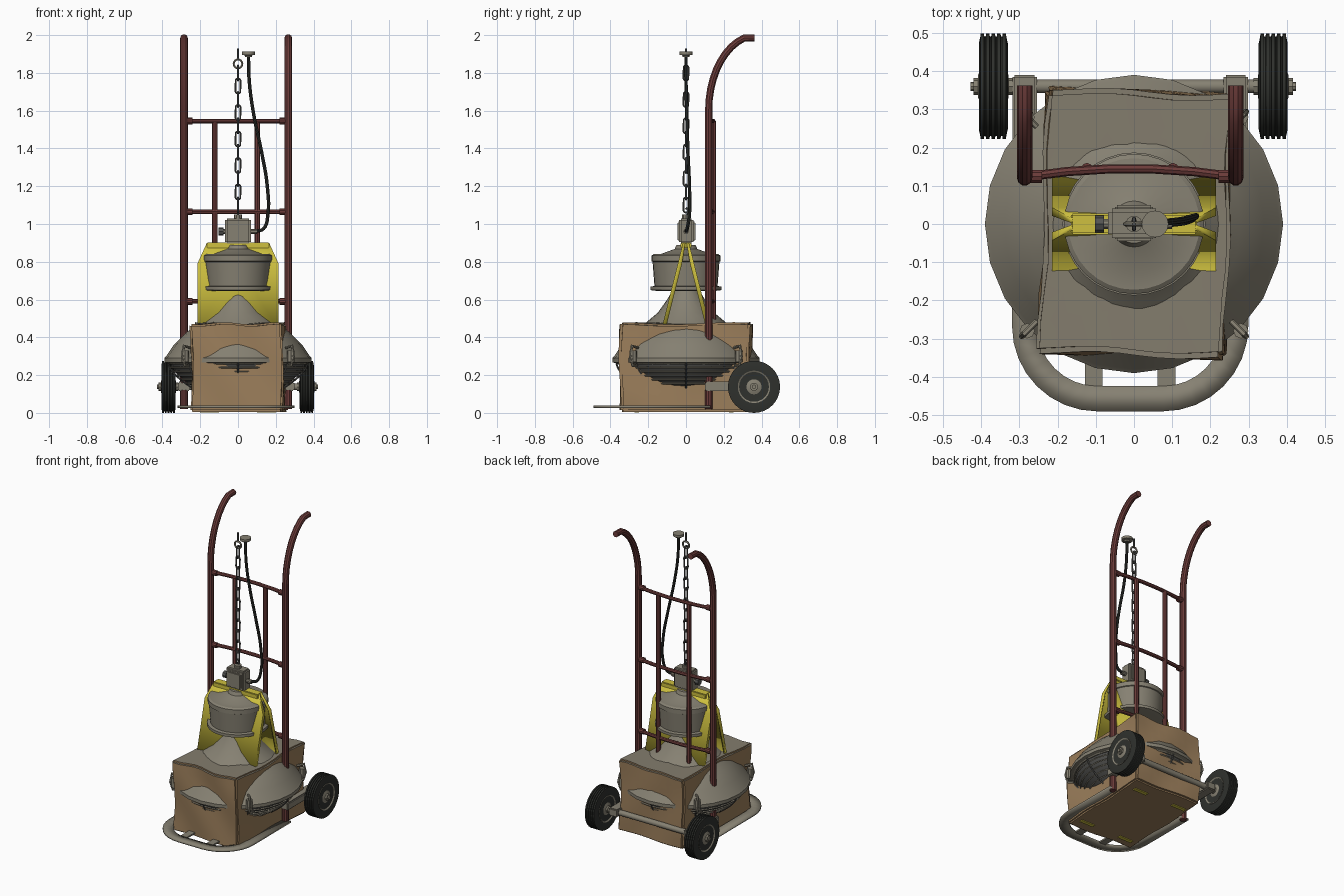
import bpy, bmesh, math, random
from math import sin, cos, pi
from mathutils import Matrix, Vector

random.seed(4)
if "Cube" in bpy.data.objects:
    bpy.data.objects.remove(bpy.data.objects["Cube"], do_unlink=True)
made = []


def material(name, rgb):
    m = bpy.data.materials.new(name)
    m.use_nodes = True
    m.diffuse_color = (*rgb, 1)
    m.node_tree.nodes["Principled BSDF"].inputs["Base Color"].default_value = (*rgb, 1)
    return m


RED = material("worn red paint", (0.15, 0.045, 0.042))
GREY = material("dusty grey metal", (0.24, 0.22, 0.17))
YELLOW = material("yellow paint", (0.62, 0.53, 0.05))
CARD = material("brown cardboard", (0.33, 0.21, 0.105))
FLAP = material("dusty cardboard top", (0.23, 0.205, 0.155))
RUBBER = material("black rubber", (0.028, 0.03, 0.026))
STEEL = material("dark steel", (0.09, 0.09, 0.085))


def finish(name, bm, mats):
    bmesh.ops.recalc_face_normals(bm, faces=bm.faces)
    me = bpy.data.meshes.new(name)
    bm.to_mesh(me)
    bm.free()
    ob = bpy.data.objects.new(name, me)
    bpy.context.collection.objects.link(ob)
    for m in mats if isinstance(mats, list) else [mats]:
        me.materials.append(m)
    made.append(ob)
    return ob


def box(name, lo, hi, mat, bevel=0.0):
    bm = bmesh.new()
    bmesh.ops.create_cube(bm, size=1)
    for v in bm.verts:
        v.co = Vector([(a + b) / 2 + c * (b - a) for a, b, c in zip(lo, hi, v.co)])
    if bevel:
        bmesh.ops.bevel(bm, geom=bm.edges[:], offset=bevel, segments=2, affect='EDGES')
    return finish(name, bm, mat)


def lathe(name, profile, mat, loc=(0, 0, 0), axis='Z', segs=24):
    """Spin (radius, height) points round an axis and cap both ends."""
    bm = bmesh.new()
    rings = [[bm.verts.new((r * cos(2 * pi * i / segs), r * sin(2 * pi * i / segs), h))
              for i in range(segs)] for r, h in profile]
    for a, b in zip(rings, rings[1:]):
        for i in range(segs):
            j = (i + 1) % segs
            bm.faces.new((a[i], a[j], b[j], b[i]))
    bm.faces.new(rings[0])
    bm.faces.new(rings[-1])
    turn = Matrix.Rotation(pi / 2, 4, 'Y') if axis == 'X' else Matrix()
    bm.transform(Matrix.Translation(loc) @ turn)
    return finish(name, bm, mat)


def tube(name, pts, r, mat, cyclic=False, smooth=False, res=2):
    cu = bpy.data.curves.new(name, 'CURVE')
    cu.dimensions = '3D'
    cu.bevel_depth, cu.bevel_resolution, cu.use_fill_caps = r, res, True
    cu.resolution_u = 5
    sp = cu.splines.new('BEZIER' if smooth else 'POLY')
    if smooth:
        sp.bezier_points.add(len(pts) - 1)
        for p, co in zip(sp.bezier_points, pts):
            p.co = co
            p.handle_left_type = p.handle_right_type = 'AUTO'
    else:
        sp.points.add(len(pts) - 1)
        for p, co in zip(sp.points, pts):
            p.co = (*co, 1)
    sp.use_cyclic_u = cyclic
    tmp = bpy.data.objects.new(name + "_path", cu)
    bpy.context.collection.objects.link(tmp)
    bpy.context.view_layer.update()
    me = bpy.data.meshes.new_from_object(tmp.evaluated_get(bpy.context.evaluated_depsgraph_get()))
    bpy.data.objects.remove(tmp)
    ob = bpy.data.objects.new(name, me)
    bpy.context.collection.objects.link(ob)
    me.materials.clear()
    me.materials.append(mat)
    made.append(ob)
    return ob


# Hand truck: rails, crossbars and uprights
CX, HALF = -0.01, 0.276
for side, s in (("right", -1), ("left", 1)):
    x = CX + s * HALF
    bend = [(x, 0.12 + 0.26 * (1 - cos(a)), 1.6 + 0.40 * sin(a))
            for a in [i * pi / 2 / 11 for i in range(10)]]
    tube(side + "_rail", [(x, 0.12, 0.02)] + bend + [(x, 0.362, 1.985)], 0.02, RED, res=3)
    box(side + "_axle_bracket", (x - 0.032, 0.10, 0.115), (x + 0.032, 0.39, 0.165), GREY, 0.006)
for label, z in (("lower", 0.59), ("middle", 1.065), ("upper", 1.545)):
    tube(label + "_crossbar", [(CX + HALF * t, 0.145 - 0.022 * t * t, z)
                               for t in (-1, -0.6, -0.2, 0.2, 0.6, 1)], 0.012, RED)
    for s in (-1, 1):
        lathe(label + "_crossbar_collar", [(0.018, -0.015), (0.018, 0.015)], RED,
              (CX + s * (HALF - 0.03), 0.124, z), 'X', 10)
for x in (-0.123, 0.102):
    tube("upright_bar", [(x, 0.145, 0.45), (x, 0.145, 1.545)], 0.015, RED)

# Toe frame: flat U-shaped band with two struts
bm = bmesh.new()
W, R = 0.033, 0.19
path = [(CX - HALF, 0.13, -1, 0)]
for sx, start in ((-1, pi), (1, 1.5 * pi)):
    for i in range(9):
        a = start + i * pi / 16
        path.append((CX + sx * (HALF - R) + R * cos(a), -0.267 + R * sin(a), cos(a), sin(a)))
path.append((CX + HALF, 0.13, 1, 0))
pairs = [(bm.verts.new((x + W * nx, y + W * ny, 0.032)), bm.verts.new((x - W * nx, y - W * ny, 0.032)))
         for x, y, nx, ny in path]
for (a, b), (c, d) in zip(pairs, pairs[1:]):
    bm.faces.new((a, c, d, b))
toe = finish("toe_frame", bm, GREY)
mod = toe.modifiers.new("thickness", 'SOLIDIFY')
mod.thickness, mod.offset = 0.012, 0
for x in (-0.105, 0.085):
    box("toe_strut", (x - 0.023, -0.44, 0.027), (x + 0.023, 0.13, 0.037), GREY)

# Axle and wheels
AY, AZ = 0.36, 0.138
lathe("axle", [(0.018, -0.33), (0.018, 0.33)], GREY, (0, AY, AZ), 'X', 12)
half = [(0.08, -0.034), (0.112, -0.038), (0.13, -0.034)]
for i in range(5):
    g = -0.029 + i * 0.0145
    half += [(0.138, g - 0.0045), (0.138, g + 0.0045)]
    if i < 4:
        half += [(0.13, g + 0.0055), (0.13, g + 0.009)]
tyre = half + [(r, -h) for r, h in reversed(half[:3])]
for side, s in (("right", -1), ("left", 1)):
    at = (s * 0.366 - 0.002, AY, AZ)
    lathe(side + "_tyre", tyre, RUBBER, at, 'X', 32)
    lathe(side + "_wheel_hub", [(0.03, -0.04), (0.04, -0.034), (0.072, -0.03), (0.086, -0.038),
                                (0.086, 0.038), (0.072, 0.03), (0.04, 0.034), (0.03, 0.04)],
          GREY, at, 'X', 24)
    lathe(side + "_axle_nut", [(0.022, -0.052), (0.022, 0.052)], GREY, at, 'X', 8)
    lathe(side + "_axle_end", [(0.012, -0.06), (0.012, 0.06)], GREY, at, 'X', 8)

# Crumpled carton, dusty on its top
bm = bmesh.new()
bmesh.ops.create_cube(bm, size=1)
bmesh.ops.bevel(bm, geom=bm.edges[:], offset=0.02, segments=2, affect='EDGES')
bmesh.ops.subdivide_edges(bm, edges=[e for e in bm.edges if e.calc_length() > 0.5],
                          cuts=8, use_grid_fill=True)
for v in bm.verts:
    x, y, z = v.co
    wave = 0.006 * sin(9 * y + 5 * z) + random.uniform(-0.002, 0.002)
    v.co = (x * 0.486 + wave, y * 0.69 + 0.006 * sin(8 * x + 6 * z),
            0.24 + z * 0.468 + (0.006 * sin(11 * x + 7 * y) if z > 0.4 else 0))
bm.transform(Matrix.Translation((0.005, 0.002, 0)) @ Matrix.Rotation(math.radians(-2), 4, 'Z'))
bm.normal_update()
for f in bm.faces:
    f.material_index = 1 if f.normal.z > 0.7 else 0
finish("carton", bm, [CARD, FLAP])
for x in (-0.15, 0.15):
    for y in (-0.26, 0.24):
        box("carton_label", (x - 0.05, y - 0.012, 0.001), (x + 0.05, y + 0.012, 0.007), YELLOW)

# Lamp shade, housing and grille
lathe("lamp_shade", [(0.05, 0.70), (0.07, 0.65), (0.10, 0.60), (0.15, 0.53), (0.21, 0.48),
                     (0.28, 0.42), (0.34, 0.36), (0.38, 0.30), (0.39, 0.29), (0.39, 0.268),
                     (0.36, 0.26)], GREY)
lathe("lamp_housing", [(0.15, 0.645), (0.187, 0.65), (0.187, 0.668), (0.167, 0.672), (0.177, 0.80),
                       (0.183, 0.803), (0.183, 0.832), (0.172, 0.84), (0.13, 0.842), (0.06, 0.868),
                       (0.05, 0.89)], GREY, segs=32)
bowl = [(0.365 - 0.16 * t ** 1.6, 0.262 - 0.15 * t) for t in [i / 7 for i in range(8)]]
lathe("grille_bowl", [(r - 0.008, z) for r, z in bowl], STEEL)
for r, z in bowl:
    tube("grille_ring", [(r * cos(i * pi / 16), r * sin(i * pi / 16), z) for i in range(32)],
         0.005, GREY, cyclic=True, res=0)
for k in range(8):
    a = k * pi / 4
    tube("grille_rib", [((r + 0.004) * cos(a), (r + 0.004) * sin(a), z) for r, z in bowl],
         0.005, STEEL, res=0)

# Latches round the shade rim
for k in range(4):
    a = pi / 4 + k * pi / 2
    d = Vector((cos(a), sin(a), 0))
    tube("latch_loop", [d * r + Vector((0, 0, z)) for r, z in
                        ((0.36, 0.345), (0.405, 0.355), (0.415, 0.30), (0.40, 0.25), (0.37, 0.25))],
         0.008, GREY, res=1)
    lathe("latch_pin", [(0.02, 0.27), (0.02, 0.33)], GREY, d * 0.395, segs=8)

# Yellow hanger: two sloping flanged plates joined by a top bar
outline = [(0.215, 0.44), (0.215, 0.79), (0.165, 0.90)]
for side, s in (("front", -1), ("back", 1)):
    bm = bmesh.new()

    def lean(x, z, inset=0.0):
        return bm.verts.new((x, s * max(0.003, 0.016 + (0.9 - z) * 0.25 - inset), z))
    for m in (-1, 1):
        edge = [lean(m * x, z) for x, z in outline]
        lip = [lean(m * x, z, 0.022) for x, z in outline]
        mid = [lean(0, z) for x, z in outline]
        for i in (0, 1):
            bm.faces.new((edge[i], edge[i + 1], mid[i + 1], mid[i]))
            bm.faces.new((edge[i], edge[i + 1], lip[i + 1], lip[i]))
    bmesh.ops.remove_doubles(bm, verts=bm.verts, dist=0.0005)
    mod = finish(side + "_hanger_plate", bm, YELLOW).modifiers.new("thickness", 'SOLIDIFY')
    mod.thickness = 0.008
box("hanger_top_bar", (-0.165, -0.028, 0.872), (0.165, 0.028, 0.902), YELLOW, 0.004)

# Junction block
box("junction_block", (-0.068, -0.036, 0.895), (0.068, 0.04, 1.03), GREY, 0.01)
box("junction_cover", (-0.05, -0.045, 0.91), (0.05, 0.05, 1.012), GREY, 0.006)
lathe("junction_gland", [(0.014, -0.1), (0.014, 0.1)], GREY, (0, 0, 0.96), 'X', 10)
lathe("junction_gland_cap", [(0.022, -0.012), (0.022, 0.012)], STEEL, (-0.09, 0, 0.96), 'X', 8)
lathe("hook_boss", [(0.022, 1.02), (0.022, 1.05)], GREY, segs=10)

# Chain, top ring and ceiling hook
for k in range(11):
    link = []
    for i in range(12):
        a = 2 * pi * i / 12
        u, h = 0.014 * cos(a), 0.014 * sin(a) + math.copysign(0.026, sin(a + 0.01))
        link.append((u, 0, 1.10 + k * 0.07 + h) if k % 2 else (0, u, 1.10 + k * 0.07 + h))
    tube("chain_link", link, 0.0055, STEEL, cyclic=True, res=1)
tube("chain_ring", [(0.023 * cos(i * pi / 8), 0, 1.848 + 0.023 * sin(i * pi / 8)) for i in range(16)],
     0.006, GREY, cyclic=True, res=1)
tube("ceiling_hook", [(0, 0, 1.865), (0, 0, 1.93)], 0.005, STEEL, res=1)
tube("chain_hook", [(0, 0, 1.04), (0, 0.012, 1.055), (0, 0.01, 1.075), (0, 0, 1.085)], 0.006, STEEL)

# Power cable and ceiling cap
tube("power_cable", [(0.055, 0, 1.90), (0.06, 0, 1.75), (0.085, 0.005, 1.57), (0.125, 0.01, 1.38),
                     (0.155, 0.018, 1.20), (0.158, 0.018, 1.05), (0.135, 0.006, 0.975),
                     (0.09, 0, 0.96)], 0.009, RUBBER, smooth=True)
lathe("ceiling_cap", [(0.018, 1.885), (0.02, 1.893), (0.035, 1.896), (0.035, 1.912)],
      GREY, (0.055, 0, 0), segs=16)

# Smooth round parts, keep hard edges
bpy.ops.object.select_all(action='DESELECT')
for ob in made:
    ob.select_set(True)
bpy.context.view_layer.objects.active = made[0]
bpy.ops.object.shade_smooth_by_angle(angle=math.radians(32))
